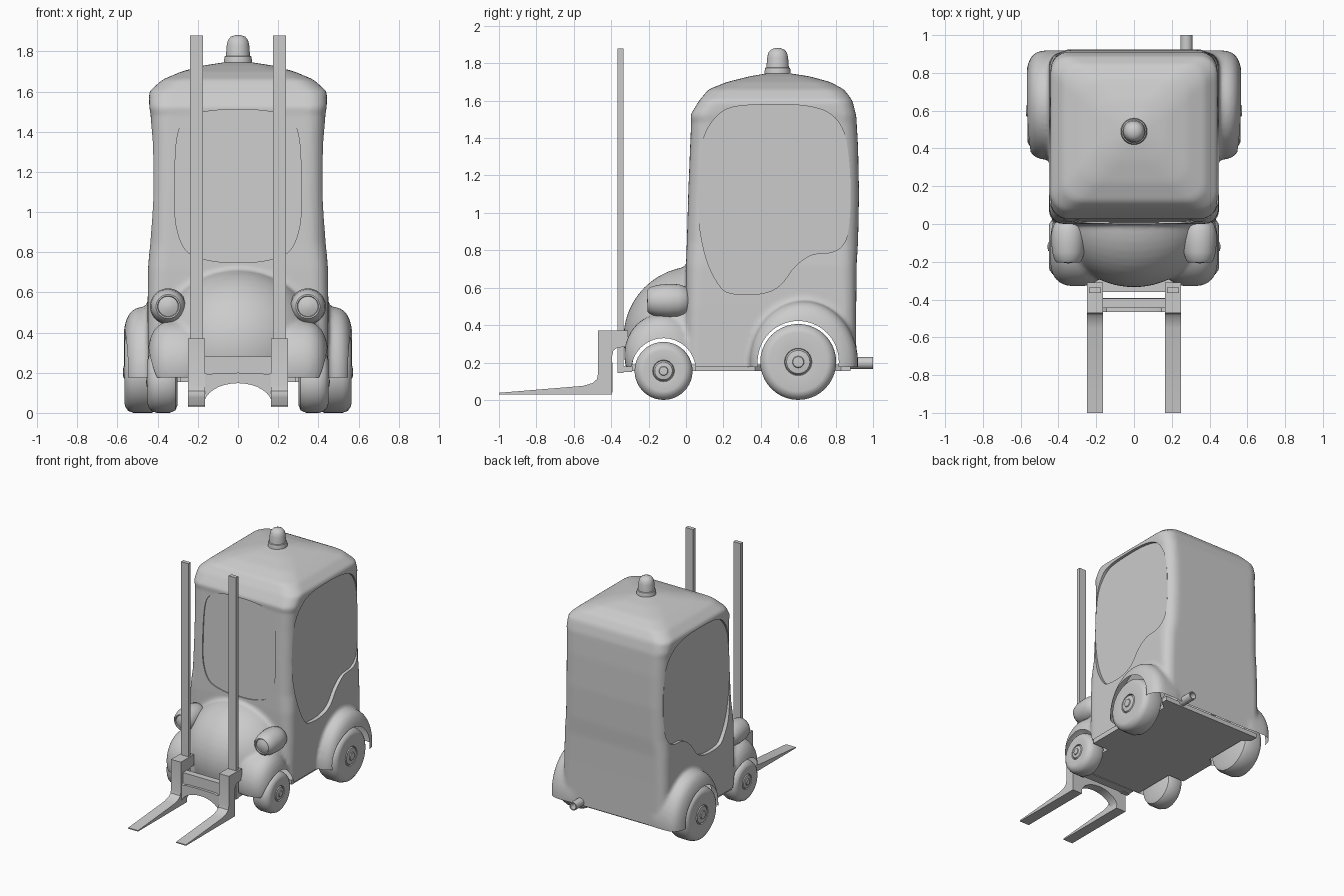
import bpy, bmesh, math
from mathutils import Vector

if "Cube" in bpy.data.objects:
    bpy.data.objects.remove(bpy.data.objects["Cube"])


def finish(bm, name, angle=35):
    bmesh.ops.recalc_face_normals(bm, faces=bm.faces)
    me = bpy.data.meshes.new(name)
    bm.to_mesh(me)
    bm.free()
    ob = bpy.data.objects.new(name, me)
    bpy.context.collection.objects.link(ob)
    smooth(ob, angle)
    return ob


def smooth(ob, angle=35):
    bpy.ops.object.select_all(action='DESELECT')
    ob.select_set(True)
    bpy.context.view_layer.objects.active = ob
    bpy.ops.object.shade_smooth_by_angle(angle=math.radians(angle))


def loft(bm, rings):
    vs = [[bm.verts.new(p) for p in r] for r in rings]
    n = len(vs[0])
    for a, b in zip(vs, vs[1:]):
        for i in range(n):
            bm.faces.new((a[i], a[(i + 1) % n], b[(i + 1) % n], b[i]))
    bm.faces.new(vs[0])
    bm.faces.new(vs[-1])


def place(axis, u, v, h):
    return {'X': (h, u, v), 'Y': (u, h, v), 'Z': (u, v, h)}[axis]


def prism(name, pts, axis, h0, h1):
    bm = bmesh.new()
    loft(bm, [[place(axis, u, v, h) for u, v in pts] for h in (h0, h1)])
    return finish(bm, name)


def box(name, x, y, z):
    return prism(name, [(x[0], y[0]), (x[1], y[0]), (x[1], y[1]), (x[0], y[1])], 'Z', *z)


def lathe(name, profile, axis, loc, s=1, n=40):
    bm = bmesh.new()
    loft(bm, [[Vector(place(axis, r * math.cos(2 * math.pi * i / n), r * math.sin(2 * math.pi * i / n), h * s))
               + Vector(loc) for i in range(n)] for r, h in profile])
    return finish(bm, name)


def spline(pts, k=6):
    # closed smooth curve through the points
    out, n = [], len(pts)
    for i in range(n):
        a, b, c, d = (Vector(pts[(i + j) % n]) for j in (-1, 0, 1, 2))
        for t in (j / k for j in range(k)):
            out.append(tuple(0.5 * (2 * b + (c - a) * t + (2 * a - 5 * b + 4 * c - d) * t * t
                                    + (3 * b - a - 3 * c + d) * t ** 3)))
    return out


def blob(bm, c, r, e):
    # ellipsoid, boxy along x when e < 1
    for v in bmesh.ops.create_uvsphere(bm, u_segments=48, v_segments=32, radius=1)['verts']:
        s, q = v.co.z, max(math.hypot(v.co.x, v.co.y), 1e-6)
        k = q ** e / q
        v.co = (c[0] + r[0] * math.copysign(abs(s) ** e, s), c[1] + r[1] * v.co.x * k, c[2] + r[2] * v.co.y * k)


def rounded(z, hw, yf, yb, r):
    cy, hy = (yf + yb) / 2, (yb - yf) / 2
    out = []
    for q, (sx, sy) in enumerate([(1, 1), (-1, 1), (-1, -1), (1, -1)]):
        for j in range(9):
            a = math.pi / 2 * (q + j / 8)
            out.append((sx * (hw - r) + r * math.cos(a), cy + sy * (hy - r) + r * math.sin(a), z))
    return out


def apply(ob, kind, **settings):
    m = ob.modifiers.new(kind, kind)
    for k, v in settings.items():
        setattr(m, k, v)
    bpy.context.view_layer.objects.active = ob
    bpy.ops.object.modifier_apply(modifier=m.name)


# body: cab, hood and fenders fused into one soft skin
bm = bmesh.new()
levels = [(.1, .445, 0, .91, .06), (.5, .45, 0, .91, .07), (.72, .448, 0, .912, .08), (.85, .437, .005, .92, .09),
          (1.1, .43, .012, .925, .09), (1.35, .43, .022, .92, .09), (1.49, .435, .028, .912, .09),
          (1.52, .442, .022, .91, .09), (1.6, .443, .07, .89, .1), (1.66, .375, .12, .845, .1),
          (1.70, .28, .22, .77, .1), (1.73, .17, .34, .66, .1), (1.747, .06, .44, .55, .04)]
loft(bm, [rounded(*l) for l in levels])
blob(bm, (0, .05, .33), (.41, .385, .385), 1)
for s in (1, -1):
    blob(bm, (s * .3, -.13, .24), (.15, .2, .22), .7)
    blob(bm, (s * .42, .63, .2), (.155, .29, .33), .5)
body = finish(bm, 'body')
apply(body, 'REMESH', mode='VOXEL', voxel_size=.014)
apply(body, 'SMOOTH', factor=.5, iterations=6)

# window outlines
side = spline([(.47, 1.58), (.25, 1.565), (.15, 1.5), (.09, 1.38), (.065, 1.15), (.07, .95), (.11, .75), (.18, .61),
               (.25, .568), (.40, .568), (.50, .61), (.58, .71), (.67, .775), (.78, .79), (.84, .83), (.87, .92),
               (.88, 1.1), (.87, 1.3), (.84, 1.44), (.77, 1.53), (.65, 1.57)])
half = [(.16, 1.5), (.26, 1.46), (.305, 1.36), (.315, 1.1), (.305, .92), (.25, .8), (.13, .757)]
front = spline([(0, 1.51)] + half + [(0, .75)] + [(-x, z) for x, z in reversed(half)])


def tilt(ob):
    for v in ob.data.vertices:
        v.co.y += .035 * (v.co.z - .75)
    return ob


# recesses, wheel arches and flat underside
REAR, FRONT = (.6, .205, .217), (-.12, .158, .172)
cutters = [tilt(prism('cut', front, 'Y', -.3, .011)), box('cut', (-1, 1), (-1, 1), (-.3, .175)),
           lathe('cut', [(REAR[2], -1), (REAR[2], 1)], 'X', (0, *REAR[:2]), n=64)]
for s in (1, -1):
    cutters.append(prism('cut', side, 'X', s * .418, s * .7))
    cutters.append(lathe('cut', [(FRONT[2], .27), (FRONT[2], .8)], 'X', (0, *FRONT[:2]), s, 64))
for c in cutters:
    apply(body, 'BOOLEAN', operation='DIFFERENCE', object=c, solver='EXACT')
    bpy.data.objects.remove(c)

# open the shell at the arches and underneath
bm = bmesh.new()
bm.from_mesh(body.data)
gone = []
for f in bm.faces:
    p = f.calc_center_median()
    if p.z < .177 and f.normal.z < -.9 or any(
            math.hypot(p.y - y, p.z - z) < r - 1e-5 for y, z, r in (REAR, FRONT)):
        gone.append(f)
bmesh.ops.delete(bm, geom=gone, context='FACES')
bm.to_mesh(body.data)
bm.free()
smooth(body)

# window panes
tilt(prism('windshield', front, 'Y', .013, .009))
for s, n in ((1, 'right'), (-1, 'left')):
    prism(n + '_window', side, 'X', s * .414, s * .42)

# floor plate with wheel notches
edge = [(.29, -.29), (.29, .05), (.43, .05), (.43, .37), (.37, .42), (.37, .78), (.43, .83), (.43, .88)]
prism('floor_plate', edge + [(-x, y) for x, y in reversed(edge)], 'Z', .155, .19)

for s, n in ((1, 'right'), (-1, 'left')):
    # wheels with hubs
    for w, y, r, x0, x1, h in (('front', -.12, .155, .3, .45, .055), ('rear', .6, .203, .39, .565, .07)):
        lathe(f'{n}_{w}_wheel', [(r - .04, x0), (r - .012, x0 + .012), (r, x0 + .04), (r, x1 - .045),
                                 (r - .01, x1 - .018), (r - .03, x1 - .004), (r - .045, x1), (h + .003, x1 - .006),
                                 (h, x1 - .016), (h - .008, x1 - .004), (h * .45, x1), (h * .4, x1 + .006),
                                 (h * .1, x1 + .007)], 'X', (0, y, r), s)
    # headlights
    lathe(n + '_headlight', [(.01, .03), (.05, .022), (.075, .002), (.088, -.04), (.09, -.09), (.085, -.15),
                             (.073, -.19), (.06, -.205), (.053, -.205), (.05, -.196), (.03, -.204), (.005, -.208)],
          'Y', (s * .348, 0, .53))
    # mast rail
    box(n + '_mast_rail', sorted((s * .175, s * .238)), (-.365, -.335), (.145, 1.88))
    # fork with upright and hook
    prism(n + '_fork', [(-1, .03), (-1, .038), (-.55, .075), (-.5, .09), (-.477, .11), (-.47, .14), (-.47, .37),
                        (-.31, .37), (-.31, .285), (-.365, .28), (-.388, .265), (-.396, .23), (-.396, .03)],
          'X', s * .165, s * .25)

# carriage plate, arched brace and mast foot
box('carriage_plate', (-.168, .168), (-.445, -.395), (.15, .28))
arc = [(.17, .2), (.145, .19), (.12, .197), (0, .2), (-.12, .197), (-.145, .19), (-.17, .2)]
low = [(.17 * math.cos(math.pi * i / 16), .04 + .108 * math.sin(math.pi * i / 16)) for i in range(16, -1, -1)]
prism('carriage_arch', arc + low, 'Y', -.465, -.393)
box('mast_foot', (-.238, .238), (-.36, -.29), (.15, .18))

# roof beacon and exhaust pipe
lathe('beacon', [(.07, 1.73), (.07, 1.755), (.066, 1.775), (.06, 1.778), (.056, 1.83), (.05, 1.856), (.036, 1.873),
                 (.018, 1.88), (.003, 1.882)], 'Z', (0, .49, 0))
lathe('exhaust_pipe', [(.032, .84), (.032, 1), (.024, 1), (.024, .92)], 'Y', (.278, 0, .197), n=24)
